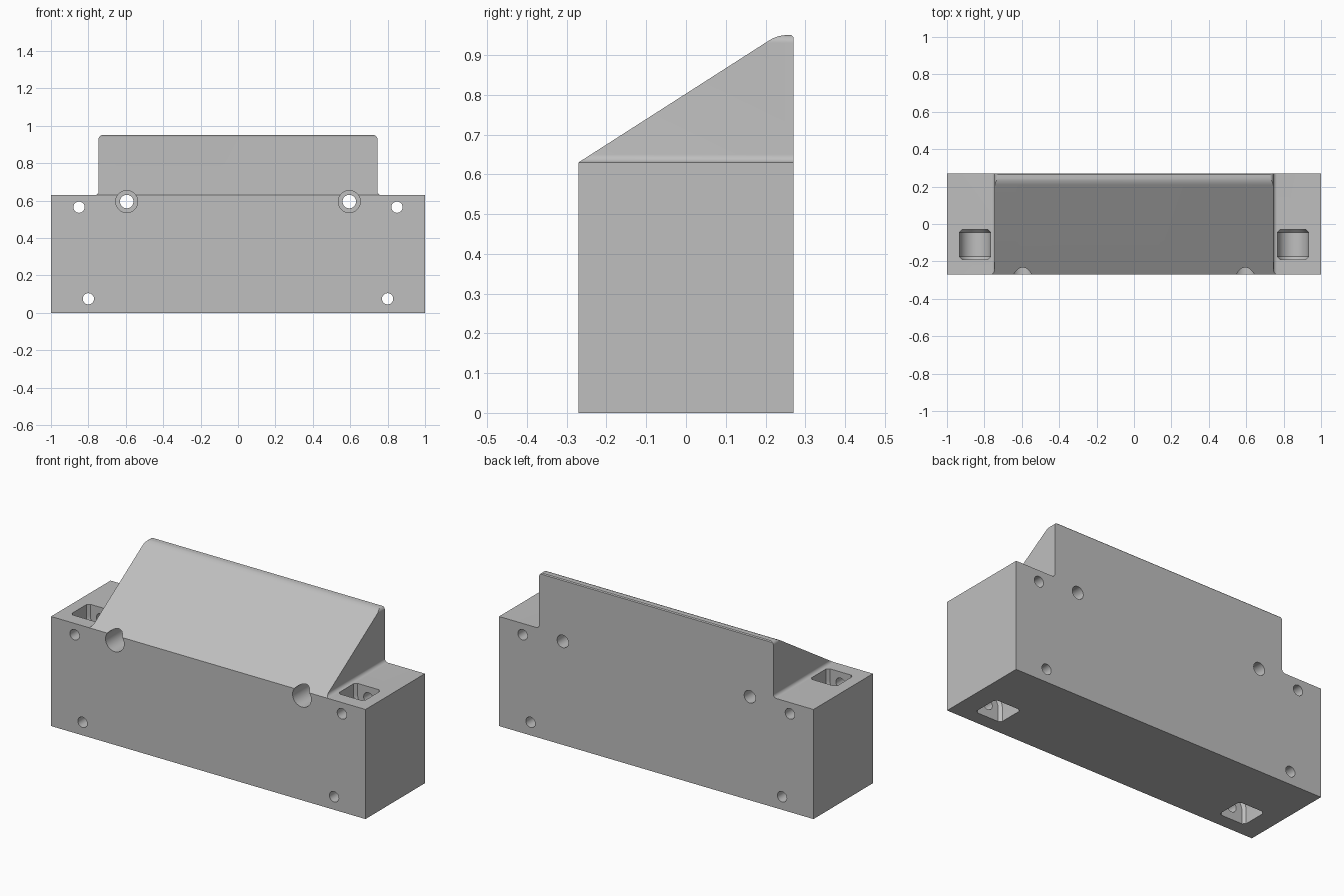
import bpy, bmesh, math
from mathutils import Vector

if "Cube" in bpy.data.objects:
    bpy.data.objects.remove(bpy.data.objects["Cube"], do_unlink=True)

DEPTH, HEIGHT, TOP = 0.27, 0.63, 0.95

grey = bpy.data.materials.new("machined_grey")
grey.use_nodes = True
grey.diffuse_color = (0.52, 0.52, 0.52, 1)
grey.node_tree.nodes["Principled BSDF"].inputs["Base Color"].default_value = grey.diffuse_color


def arc(cx, cz, r, start, end, steps=8):
    angles = [math.radians(start + (end - start) * i / steps) for i in range(steps + 1)]
    return [(cx + r * math.cos(a), cz + r * math.sin(a)) for a in angles]


def prism(name, outline, axis, low, high, bevel=0):
    """Extrude a closed outline along x or y, optionally chamfering both ends."""
    bm = bmesh.new()
    place = (lambda p, d: (d, p[0], p[1])) if axis == "x" else (lambda p, d: (p[0], d, p[1]))
    base = bm.faces.new([bm.verts.new(place(p, low)) for p in outline])
    moved = bmesh.ops.extrude_face_region(bm, geom=[base], use_keep_orig=True)["geom"]
    shift = Vector(place((0, 0), high - low))
    bmesh.ops.translate(bm, vec=shift, verts=[g for g in moved if isinstance(g, bmesh.types.BMVert)])
    bmesh.ops.recalc_face_normals(bm, faces=bm.faces[:])
    if bevel:
        caps = [f for f in bm.faces if abs(f.normal.y) > 0.9]
        rims = list({e for f in caps for e in f.edges})
        bmesh.ops.bevel(bm, geom=rims, offset=bevel, segments=1, affect="EDGES")
    mesh = bpy.data.meshes.new(name)
    bm.to_mesh(mesh)
    bm.free()
    mesh.materials.append(grey)
    ob = bpy.data.objects.new(name, mesh)
    bpy.context.collection.objects.link(ob)
    return ob


def combine(target, tool, operation):
    """Apply a boolean and discard the helper."""
    mod = target.modifiers.new(operation, "BOOLEAN")
    mod.operation, mod.object, mod.solver = operation, tool, "EXACT"
    bpy.context.view_layer.objects.active = target
    bpy.ops.object.modifier_apply(modifier=mod.name)
    bpy.data.objects.remove(tool, do_unlink=True)


def bore(x, z, r, low, high):
    combine(body, prism("bore_cutter", arc(x, z, r, 0, 352.5, 47), "y", low, high), "DIFFERENCE")


# Front silhouette: block with a raised centre, base fillets and rounded top corners
r, half = 0.02, 0.745
right = [(1, 0), (1, HEIGHT)]
right += arc(half + r, HEIGHT + r, r, 270, 180)
right += arc(half - r, TOP - r, r, 0, 90)
outline = right + [(-x, z) for x, z in reversed(right)]
body = prism("sloped_block", outline, "y", -DEPTH, DEPTH)

# Side profile: slope rising to a narrow flat with a softened crest
crest = Vector((0.23, TOP))
start = Vector((-DEPTH, HEIGHT))
down = (start - crest).normalized()
before, after = crest + down * 0.025, crest + Vector((0.025, 0))
round_crest = []
for i in range(9):
    t = i / 8
    round_crest.append(tuple(before * (1 - t) ** 2 + crest * 2 * t * (1 - t) + after * t * t))
back = [(DEPTH - 0.005, TOP), (DEPTH, TOP - 0.005), (DEPTH, -0.1)]
side = [(-DEPTH, -0.1), tuple(start)] + round_crest + back
combine(body, prism("slope_trim", side, "x", -1.2, 1.2), "INTERSECT")

for s in (-1, 1):
    # Round-ended pockets opening through the top and the underside
    upper = [(s * 0.85 + 0.083, 0.75)] + arc(s * 0.85, 0.565, 0.083, 0, -180, 24) + [(s * 0.85 - 0.083, 0.75)]
    lower = [(s * 0.8 + 0.083, -0.1)] + arc(s * 0.8, 0.075, 0.083, 0, 180, 24) + [(s * 0.8 - 0.083, -0.1)]
    for shape in (upper, lower):
        combine(body, prism("pocket_cutter", shape, "y", -0.19, -0.03, 0.015), "DIFFERENCE")
    # Small cross holes through the pockets
    bore(s * 0.85, 0.565, 0.03, -0.4, 0.4)
    bore(s * 0.8, 0.075, 0.03, -0.4, 0.4)
    # Counterbored mounting holes
    bore(s * 0.595, 0.595, 0.059, -0.4, 0.13)
    bore(s * 0.595, 0.595, 0.036, 0.0, 0.4)

bpy.ops.object.select_all(action="DESELECT")
body.select_set(True)
bpy.context.view_layer.objects.active = body
bpy.ops.object.shade_smooth_by_angle(angle=math.radians(25))
